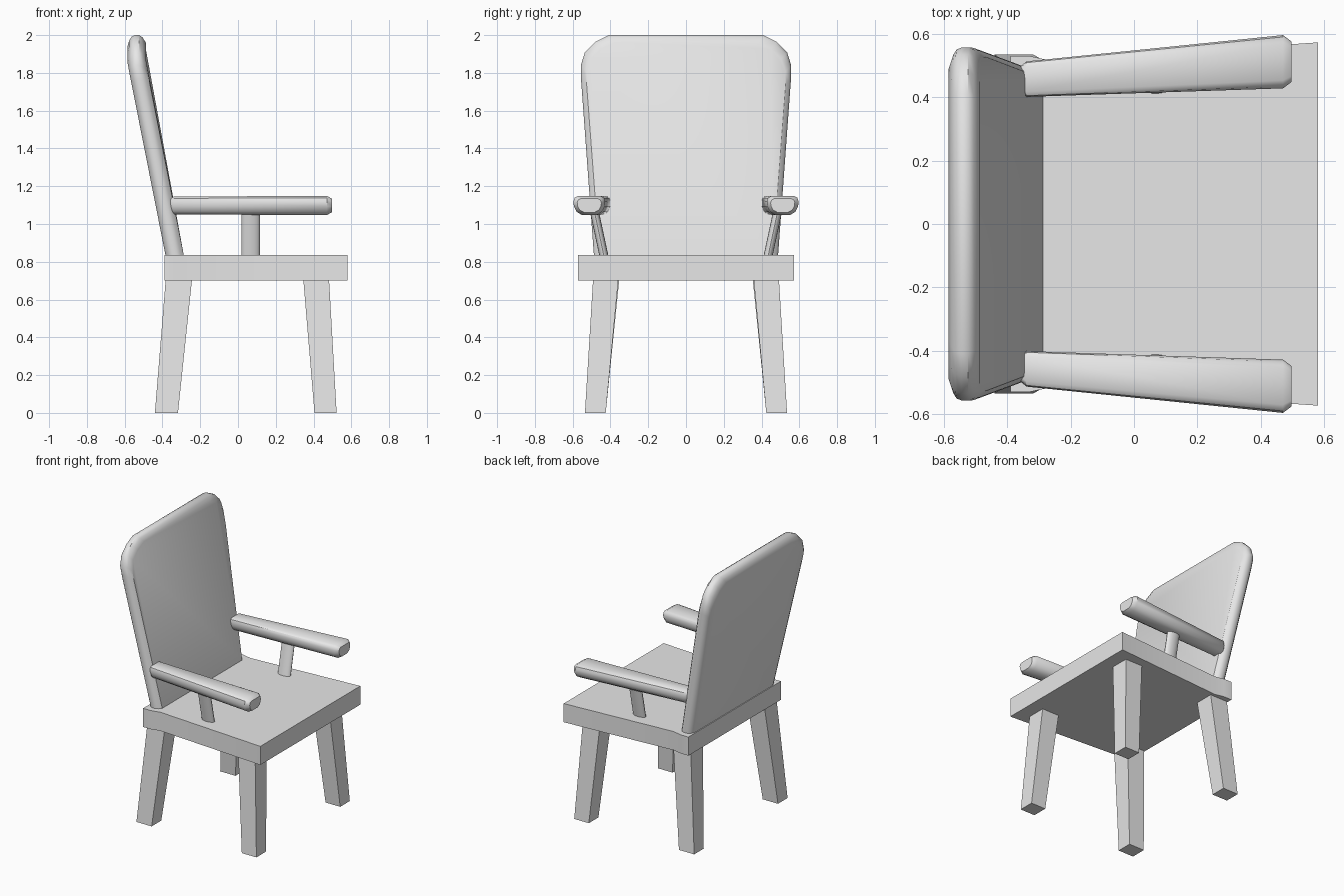
import bpy
import bmesh
from math import radians, cos, sin, tau

if "Cube" in bpy.data.objects:
    bpy.data.objects.remove(bpy.data.objects["Cube"])

GREY = (0.8, 0.8, 0.8, 1.0)
grey = bpy.data.materials.new("light_grey")
grey.use_nodes = True
grey.diffuse_color = GREY
grey.node_tree.nodes["Principled BSDF"].inputs["Base Color"].default_value = GREY


def loft(name, rings, bevel=0.0, segments=3, angle=40):
    """Skin a stack of matching rings, cap both ends and round the edges."""
    bm = bmesh.new()
    loops = [[bm.verts.new(p) for p in ring] for ring in rings]
    n = len(loops[0])
    for a, b in zip(loops, loops[1:]):
        for i in range(n):
            j = (i + 1) % n
            bm.faces.new((a[i], a[j], b[j], b[i]))
    bm.faces.new(loops[0][::-1])
    bm.faces.new(loops[-1])
    if bevel:
        sharp = [e for e in bm.edges if e.calc_face_angle(0) > radians(50)]
        bmesh.ops.bevel(bm, geom=sharp, offset=bevel, segments=segments,
                        profile=0.5, affect='EDGES', clamp_overlap=True)
    bmesh.ops.recalc_face_normals(bm, faces=bm.faces)
    mesh = bpy.data.meshes.new(name)
    bm.to_mesh(mesh)
    bm.free()
    mesh.materials.append(grey)
    obj = bpy.data.objects.new(name, mesh)
    bpy.context.collection.objects.link(obj)
    bpy.ops.object.select_all(action='DESELECT')
    bpy.context.view_layer.objects.active = obj
    obj.select_set(True)
    bpy.ops.object.shade_smooth_by_angle(angle=radians(angle))
    return obj


def mirrored(half):
    return half + [(a, -b) for a, b in reversed(half)]


# Seat slab, widening toward the open side, with a wider block under the backrest
plan = mirrored([(-0.39, 0.53), (-0.33, 0.53), (-0.26, 0.515), (0.58, 0.573)])
loft("seat", [[(x, y, z) for x, y in plan] for z in (0.70, 0.835)], bevel=0.03)

# Leaning backrest: rounded outline lofted through its thickness
outline = [(0.71, 0.485), (0.84, 0.488), (1.77, 0.556), (1.84, 0.557),
           (1.91, 0.535), (1.965, 0.48), (2.0, 0.41)]


def back_ring(depth, inset):
    ring = []
    for z, y in mirrored(outline):
        z -= inset * (z - 0.71) / 1.29
        y -= inset * 0.75 if y > 0 else -inset * 0.75
        ring.append((max(-0.385 - 0.198 * (z - 0.84), -0.585) + depth, y, z))
    return ring


loft("backrest", [back_ring(d, i) for d, i in
                  ((0, 0.06), (0.008, 0.03), (0.022, 0.008), (0.04, 0),
                   (0.062, 0), (0.08, 0.012), (0.097, 0.04))], angle=35)


# Tapered, splayed legs
def leg(name, side, foot, top):
    rings = []
    for z, (x0, x1, y0, y1) in ((0.0, foot), (0.74, top)):
        rings.append([(x0, side * y0, z), (x1, side * y0, z),
                      (x1, side * y1, z), (x0, side * y1, z)])
    loft(name, rings, bevel=0.018, segments=2)


# Armrest section, flat on top and rounder below
section = [(-0.7, 1), (0.7, 1), (0.93, 0.8), (1, 0.4), (0.97, -0.1), (0.8, -0.65),
           (0.45, -1), (-0.45, -1), (-0.8, -0.65), (-0.97, -0.1), (-1, 0.4), (-0.93, 0.8)]


def arm(name, side):
    stations = ((-0.365, 0.455, 0.035, 0.03), (-0.34, 0.457, 0.056, 0.047),
                (0.47, 0.512, 0.084, 0.051), (0.497, 0.512, 0.064, 0.036))
    loft(name, [[(x, side * (y + u * hw), 1.098 + v * hz) for u, v in section]
                for x, y, hw, hz in stations])


# Slim oval post that carries the armrest
def post(name, side):
    rings = []
    for z, y in ((0.81, 0.43), (1.08, 0.488)):
        rings.append([(0.067 + 0.049 * cos(tau * k / 16),
                       side * (y + 0.024 * sin(tau * k / 16)), z) for k in range(16)])
    loft(name, rings)


for label, side in (("left", 1), ("right", -1)):
    leg(f"front_leg_{label}", side, (0.405, 0.522, 0.425, 0.535), (0.343, 0.48, 0.355, 0.49))
    leg(f"rear_leg_{label}", side, (-0.44, -0.318, 0.425, 0.535), (-0.38, -0.24, 0.35, 0.49))
    arm(f"armrest_{label}", side)
    post(f"arm_post_{label}", side)
